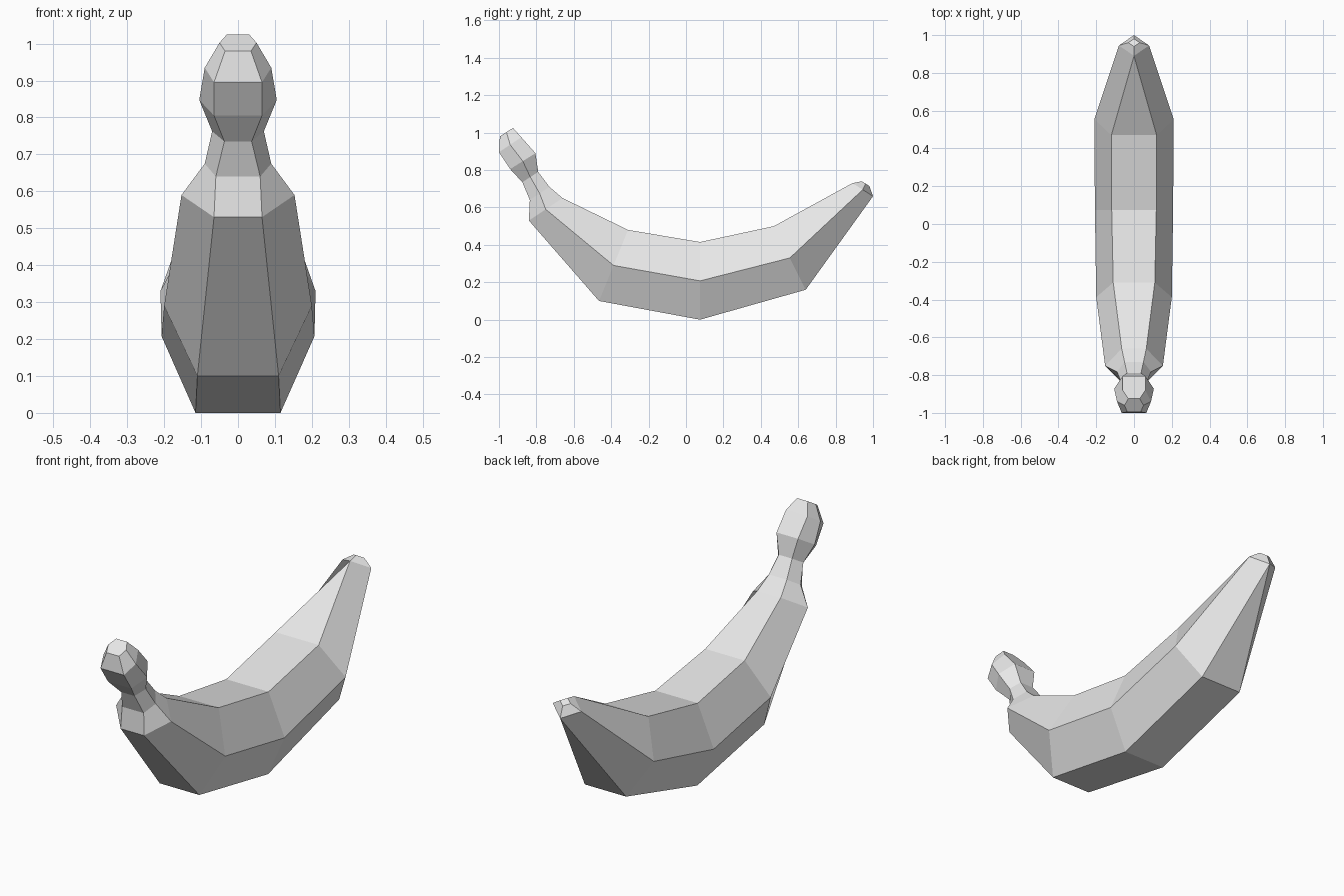
import bpy
import bmesh

# Remove the default object
cube = bpy.data.objects.get("Cube")
if cube:
    bpy.data.objects.remove(cube, do_unlink=True)


def make_material(name, colour):
    material = bpy.data.materials.new(name)
    material.use_nodes = True
    material.diffuse_color = colour
    material.node_tree.nodes["Principled BSDF"].inputs["Base Color"].default_value = colour
    return material


def hexagon_ring(bm, inner, outer, widths):
    """Six-sided section: inner edge, side corners halfway, outer edge."""
    middle = [(a + b) / 2 for a, b in zip(inner, outer)]
    top, side, bottom = widths
    corners = [(top, inner), (side, middle), (bottom, outer),
               (-bottom, outer), (-side, middle), (-top, inner)]
    return [bm.verts.new((x, y, z)) for x, (y, z) in corners]


def loft(name, sections, material):
    """Bridge the sections in order, cap both ends and weld pinched corners."""
    bm = bmesh.new()
    rings = [hexagon_ring(bm, *section) for section in sections]
    for first, second in zip(rings, rings[1:]):
        for i in range(len(first)):
            j = (i + 1) % len(first)
            bm.faces.new((first[i], first[j], second[j], second[i]))
    bm.faces.new(rings[0])
    bm.faces.new(rings[-1])
    bmesh.ops.remove_doubles(bm, verts=bm.verts[:], dist=0.0005)
    bmesh.ops.recalc_face_normals(bm, faces=bm.faces[:])
    mesh = bpy.data.meshes.new(name)
    bm.to_mesh(mesh)
    bm.free()
    mesh.materials.append(material)
    obj = bpy.data.objects.new(name, mesh)
    bpy.context.collection.objects.link(obj)
    return obj


# Each section: inner edge (y, z), outer edge (y, z), half widths (inner, side, outer)
stem_knob = [
    ((-.925, 1.025), (-.995, .98), (.03, .05, .035)),
    ((-.88, .975), (-1, .895), (.06, .09, .065)),
    ((-.805, .89), (-.94, .805), (.06, .105, .065)),
]
stem_neck = [
    ((-.79, .79), (-.875, .735), (.037, .07, .037)),
    ((-.73, .71), (-.835, .64), (.05, .09, .06)),
]
fruit = [
    ((-.66, .65), (-.84, .53), (.065, .153, .065)),
    ((-.31, .48), (-.465, .1), (.11, .2, .11)),
    ((.075, .415), (.075, 0), (.118, .207, .115)),
    ((.47, .5), (.64, .16), (.12, .21, .115)),
]
# The tip pinches to a diamond
blossom_tip = [
    ((.89, .73), (1, .66), (0, .08, 0)),
    ((.94, .74), (.98, .715), (0, .03, 0)),
]

grey = make_material("light grey", (0.8, 0.8, 0.8, 1))
loft("banana", stem_knob + stem_neck + fruit + blossom_tip, grey)
